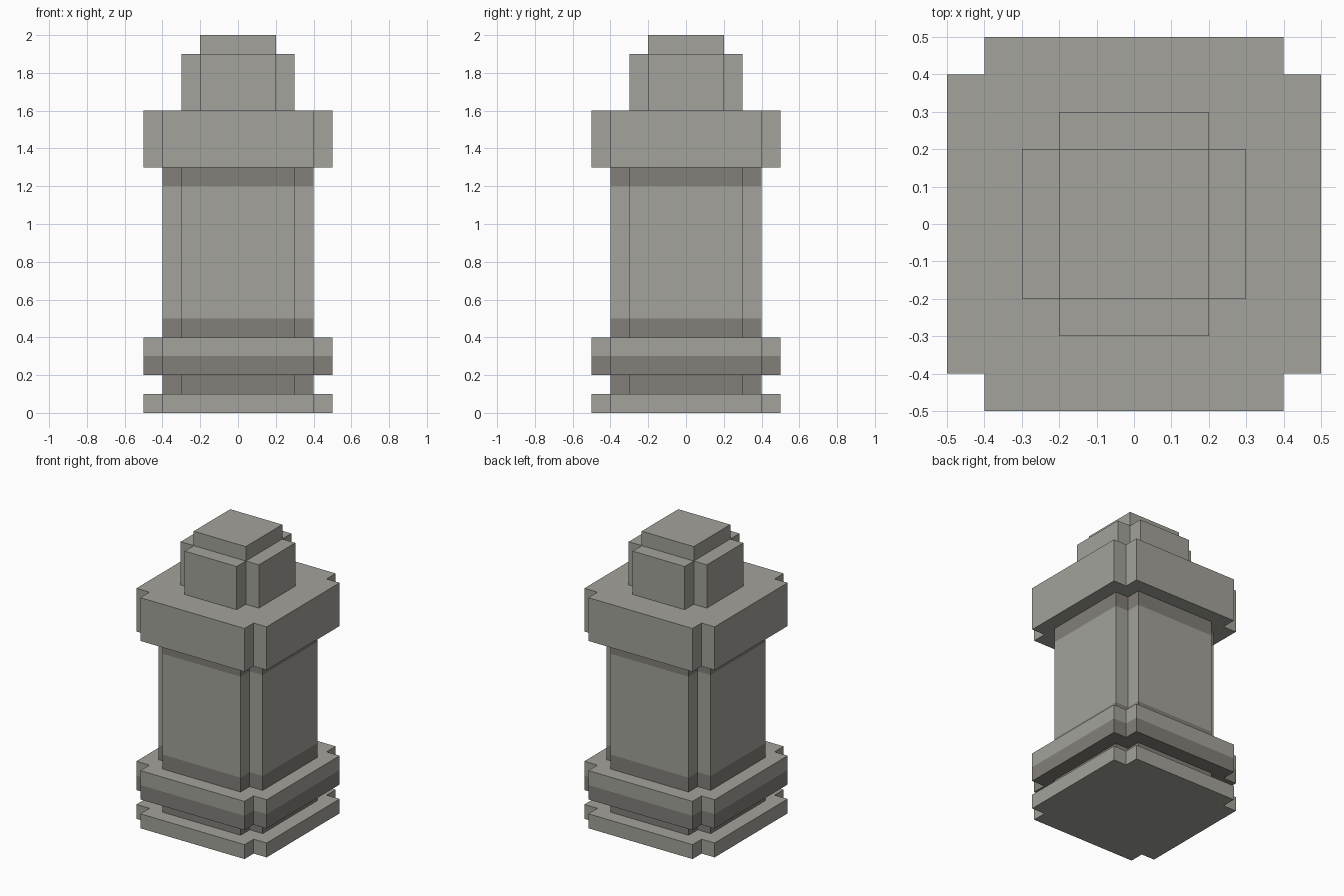
import bpy
import bmesh

cube = bpy.data.objects.get("Cube")
if cube:
    bpy.data.objects.remove(cube, do_unlink=True)


def make_material(name, rgb):
    mat = bpy.data.materials.new(name)
    mat.use_nodes = True
    mat.diffuse_color = (*rgb, 1)
    mat.node_tree.nodes["Principled BSDF"].inputs["Base Color"].default_value = (*rgb, 1)
    return mat


MATERIALS = [make_material("light stone", (0.366, 0.361, 0.328)),
             make_material("dark stone", (0.227, 0.212, 0.191))]
LIGHT, DARK = 0, 1
NOTCH = 0.1


def notched_square(half):
    """Square outline with a small square cut out of each corner."""
    inner = half - NOTCH
    points = [(half, -inner), (half, inner), (inner, inner)]
    outline = []
    for _ in range(4):
        outline += points
        points = [(-y, x) for x, y in points]
    return outline


def square(half):
    return [(half, -half), (half, half), (-half, half), (-half, -half)]


def prism(name, outline, bottom, bands, cap_bottom=False, cap_top=False):
    """Upright prism; bands are (top height, colour) from the bottom up."""
    bm = bmesh.new()
    ring = [bm.verts.new((x, y, bottom)) for x, y in outline]
    if cap_bottom:
        bm.faces.new(ring[::-1]).material_index = bands[0][1]
    for top, colour in bands:
        upper = [bm.verts.new((x, y, top)) for x, y in outline]
        for i in range(len(ring)):
            j = (i + 1) % len(ring)
            side = bm.faces.new((ring[i], ring[j], upper[j], upper[i]))
            side.material_index = colour
        ring = upper
    if cap_top:
        bm.faces.new(ring).material_index = bands[-1][1]
    mesh = bpy.data.meshes.new(name)
    bm.to_mesh(mesh)
    bm.free()
    for mat in MATERIALS:
        mesh.materials.append(mat)
    obj = bpy.data.objects.new(name, mesh)
    bpy.context.collection.objects.link(obj)
    return obj


# Stepped foot
prism("plinth", notched_square(0.5), 0, [(0.1, LIGHT)], True, True)
prism("base_groove", notched_square(0.4), 0.1, [(0.2, DARK)])
prism("base_moulding", notched_square(0.5), 0.2, [(0.3, DARK), (0.4, LIGHT)], True, True)

# Shaft with a dark band at each end
prism("shaft", notched_square(0.4), 0.4, [(0.5, DARK), (1.2, LIGHT), (1.3, DARK)])

# Overhanging head and stepped knob
prism("capital", notched_square(0.5), 1.3, [(1.6, LIGHT)], True, True)
prism("knob", notched_square(0.3), 1.6, [(1.9, LIGHT)], False, True)
prism("knob_top", square(0.2), 1.9, [(2.0, LIGHT)], False, True)
